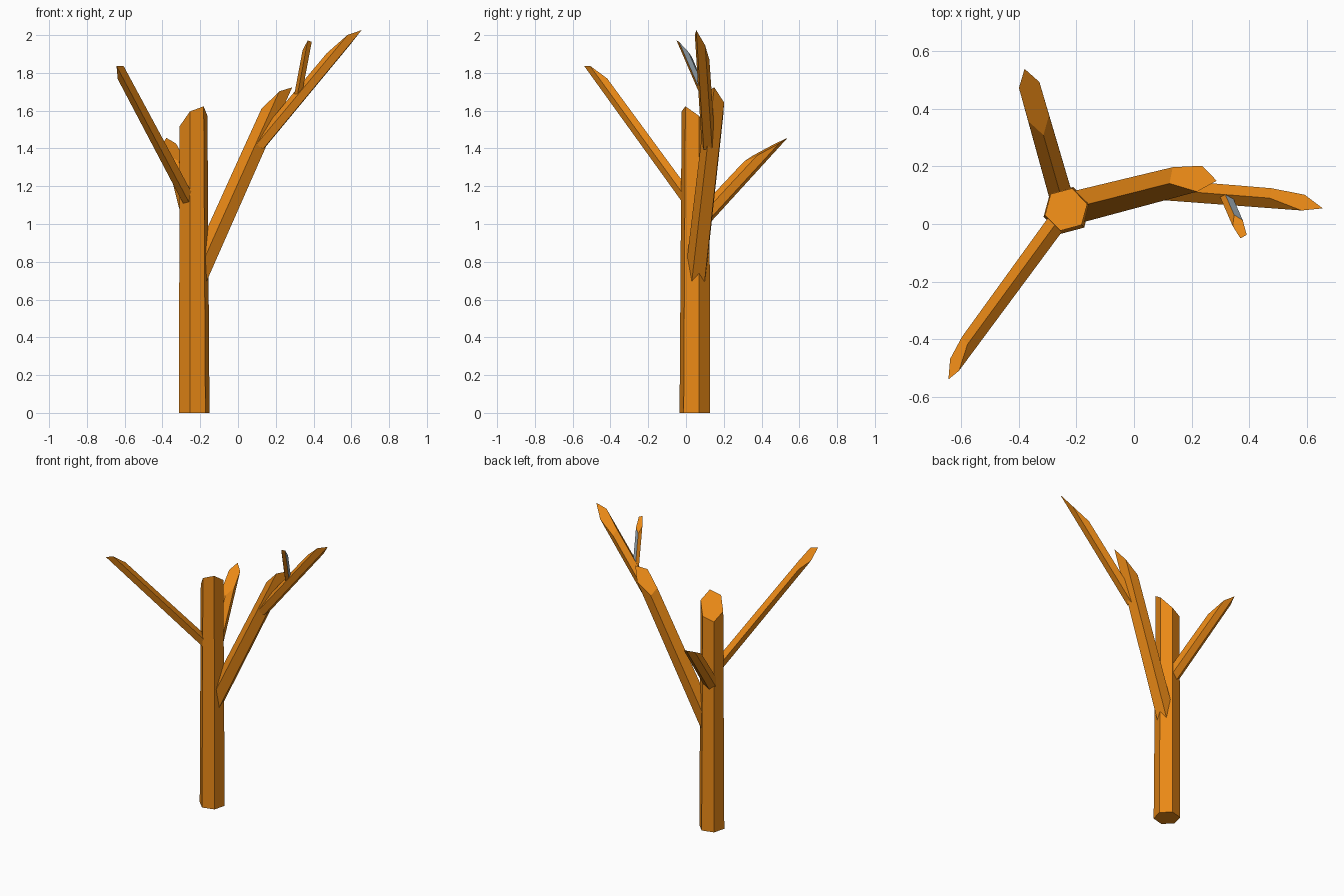
import bpy, bmesh, math
from mathutils import Vector

if "Cube" in bpy.data.objects:
    bpy.data.objects.remove(bpy.data.objects["Cube"])


def material(name, color):
    m = bpy.data.materials.new(name)
    m.diffuse_color = color
    m.use_nodes = True
    m.node_tree.nodes["Principled BSDF"].inputs["Base Color"].default_value = m.diffuse_color
    return m


bark = material("bark", (0.82, 0.25, 0.008, 1))
grey = material("pale_bark", (0.30, 0.37, 0.42, 1))


def limb(name, p0, p1, r0, r1, sides, twist, slope, grey_sides=()):
    """Tapered straight limb whose end is sliced by a plane of given z slope (x, y)."""
    p0, p1 = Vector(p0), Vector(p1)
    axis = (p1 - p0).normalized()
    u = Vector((0, 0, 1)).cross(axis)
    u = u.normalized() if u.length > 0.05 else Vector((1, 0, 0))
    v = axis.cross(u).normalized()
    normal = Vector((-slope[0], -slope[1], 1))
    bm = bmesh.new()
    low, high = [], []
    for i in range(sides):
        a = math.radians(twist) + 2 * math.pi * i / sides
        d = u * math.cos(a) + v * math.sin(a)
        start, end = p0 + d * r0, p1 + d * r1
        line = end - start
        t = normal.dot(p1 - start) / normal.dot(line)
        low.append(bm.verts.new(start))
        high.append(bm.verts.new(start + line * t))
    for i in range(sides):
        j = (i + 1) % sides
        f = bm.faces.new((low[i], low[j], high[j], high[i]))
        f.material_index = 1 if i in grey_sides else 0
    bm.faces.new(high)
    bm.faces.new(low[::-1])
    bmesh.ops.recalc_face_normals(bm, faces=bm.faces)
    mesh = bpy.data.meshes.new(name)
    bm.to_mesh(mesh)
    bm.free()
    mesh.materials.append(bark)
    if grey_sides:
        mesh.materials.append(grey)
    ob = bpy.data.objects.new(name, mesh)
    bpy.context.collection.objects.link(ob)
    return ob


# Upright six-sided trunk with a slanted cut
limb("trunk", (-0.232, 0.047, 0), (-0.235, 0.05, 1.545), 0.084, 0.076, 6, 15, (0.6, -0.86))

# Large right branch and its fork
limb("right_branch", (-0.225, 0.052, 0.70), (0.20, 0.16, 1.65), 0.06, 0.054, 5, 90, (0.75, -0.8))
limb("right_fork", (0.11, 0.118, 1.415), (0.555, 0.083, 1.95), 0.038, 0.036, 5, 90, (0.45, -1.1))

# Small twig on the fork, pale on its left side
limb("twig", (0.318, 0.098, 1.68), (0.365, -0.01, 1.93), 0.021, 0.021, 5, 90, (0.3, -1.0), (3, 4))

# Back and front left branches
limb("back_branch", (-0.24, 0.05, 0.99), (-0.347, 0.425, 1.395), 0.047, 0.043, 6, 30, (-0.14, 0.5))
limb("front_branch", (-0.235, 0.05, 1.08), (-0.612, -0.465, 1.788), 0.036, 0.032, 5, 90, (0.9, -1.03))
